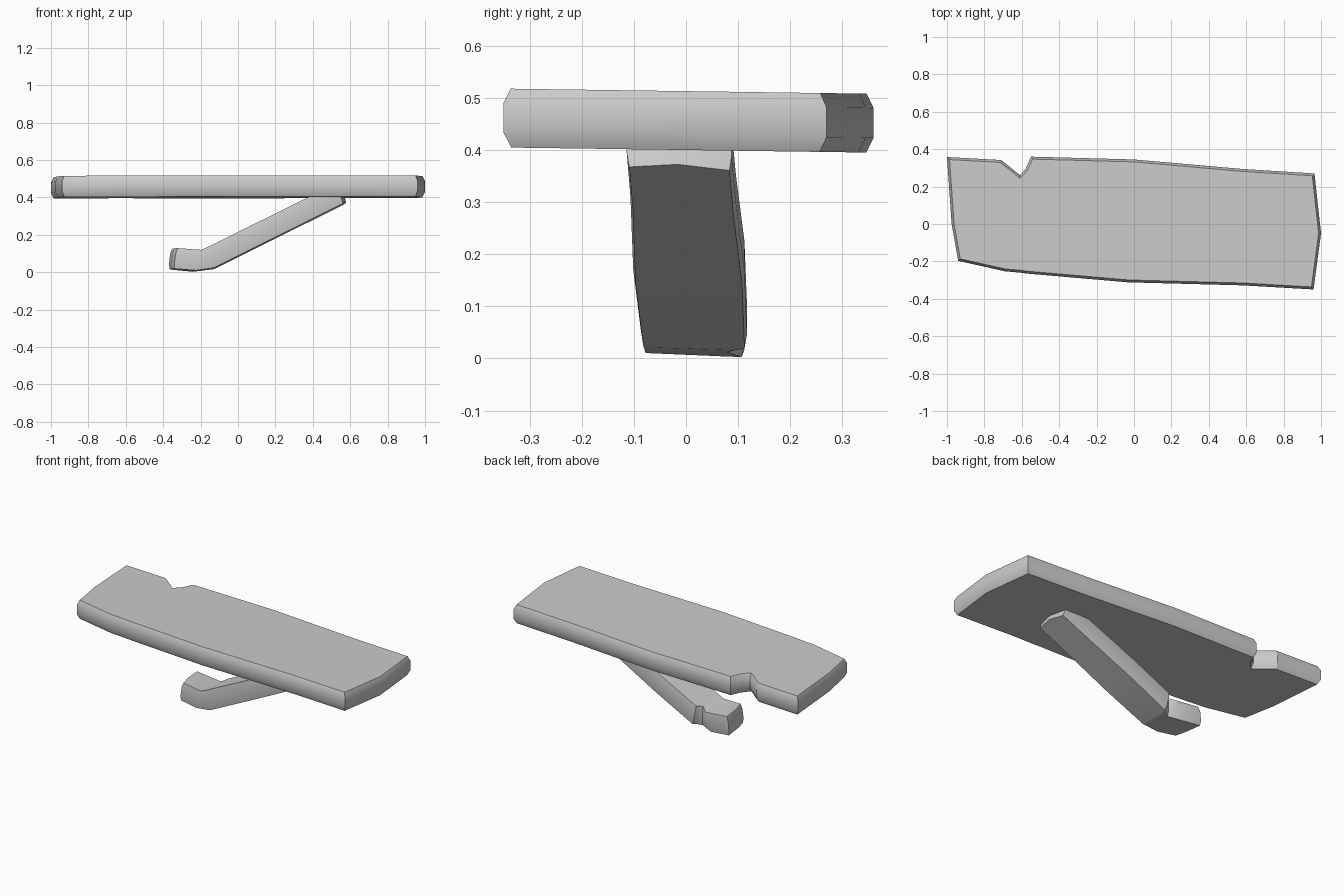
import bpy, bmesh
from mathutils import Vector

if "Cube" in bpy.data.objects:
    bpy.data.objects.remove(bpy.data.objects["Cube"])

# Board stations: back edge point paired with front edge point (notch in back edge)
STATIONS = [((-1.0, .358), (-.94, -.197)), ((-.71, .342), (-.69, -.253)),
            ((-.61, .262), (-.61, -.26)), ((-.58, .295), (-.58, -.264)),
            ((-.55, .36), (-.55, -.267)), ((0, .345), (-.03, -.312)),
            ((.57, .295), (.58, -.328)), ((.965, .27), (.96, -.35))]
LEFT_MID, RIGHT_MID = (-.975, 0.0), (1.0, -.05)

# Cross-section levels: height fraction and edge inset
LEVELS = [(0, .014), (.25, 0), (.76, 0), (1, .013)]


def inset_loop(pts, d):
    """Inset a counter-clockwise loop with mitred corners."""
    out = []
    for i, p in enumerate(pts):
        a = (p - pts[i - 1]).normalized()
        b = (pts[(i + 1) % len(pts)] - p).normalized()
        na, nb = Vector((-a.y, a.x)), Vector((-b.y, b.x))
        out.append(p + (na + nb) * d / max(.5, 1 + na.dot(nb)))
    return out


def build_board(name, place):
    n = len(STATIONS)
    loop = [Vector(f) for _, f in STATIONS] + [Vector(RIGHT_MID)]
    loop += [Vector(b) for b, _ in reversed(STATIONS)] + [Vector(LEFT_MID)]
    bm = bmesh.new()
    rings = [[bm.verts.new(place(p.x, p.y, v)) for p in inset_loop(loop, d)]
             for v, d in LEVELS]
    m = len(loop)
    # rim bands
    for lo, hi in zip(rings, rings[1:]):
        for i in range(m):
            j = (i + 1) % m
            bm.faces.new((lo[i], lo[j], hi[j], hi[i]))
    # top and bottom strips with pointed ends
    for r in (rings[0], rings[-1]):
        for i in range(n - 1):
            bm.faces.new((r[i], r[i + 1], r[2 * n - i - 1], r[2 * n - i]))
        bm.faces.new((r[n - 1], r[n], r[n + 1]))
        bm.faces.new((r[2 * n], r[2 * n + 1], r[0]))
    bmesh.ops.recalc_face_normals(bm, faces=bm.faces[:])
    me = bpy.data.meshes.new(name)
    bm.to_mesh(me)
    bm.free()
    ob = bpy.data.objects.new(name, me)
    bpy.context.collection.objects.link(ob)
    bpy.ops.object.select_all(action='DESELECT')
    ob.select_set(True)
    bpy.context.view_layer.objects.active = ob
    bpy.ops.object.shade_smooth_by_angle(angle=.5)
    return ob


# Flat top plank, very slightly tilted
def place_plank(x, y, v):
    return (x, y, .4 + .113 * v - .014 * y)


# Leg: the same board, smaller and bent; path of (board x, underside, upper side)
BEND = [(-1.0, (-.372, .02), (-.36, .13)), (-.70, (-.235, .006), (-.2, .115)),
        (-.56, (-.13, .02), (-.155, .135)), (1.0, (.585, .375), (.53, .473))]


def place_leg(x, y, v):
    k = 0
    while k < len(BEND) - 2 and x > BEND[k + 1][0]:
        k += 1
    (x0, b0, t0), (x1, b1, t1) = BEND[k], BEND[k + 1]
    s = (x - x0) / (x1 - x0)
    p = Vector(b0).lerp(Vector(b1), s).lerp(Vector(t0).lerp(Vector(t1), s), v)
    return (p.x, y * .325, p.y - .013 * y)


build_board("plank", place_plank)
build_board("bent_leg", place_leg)
